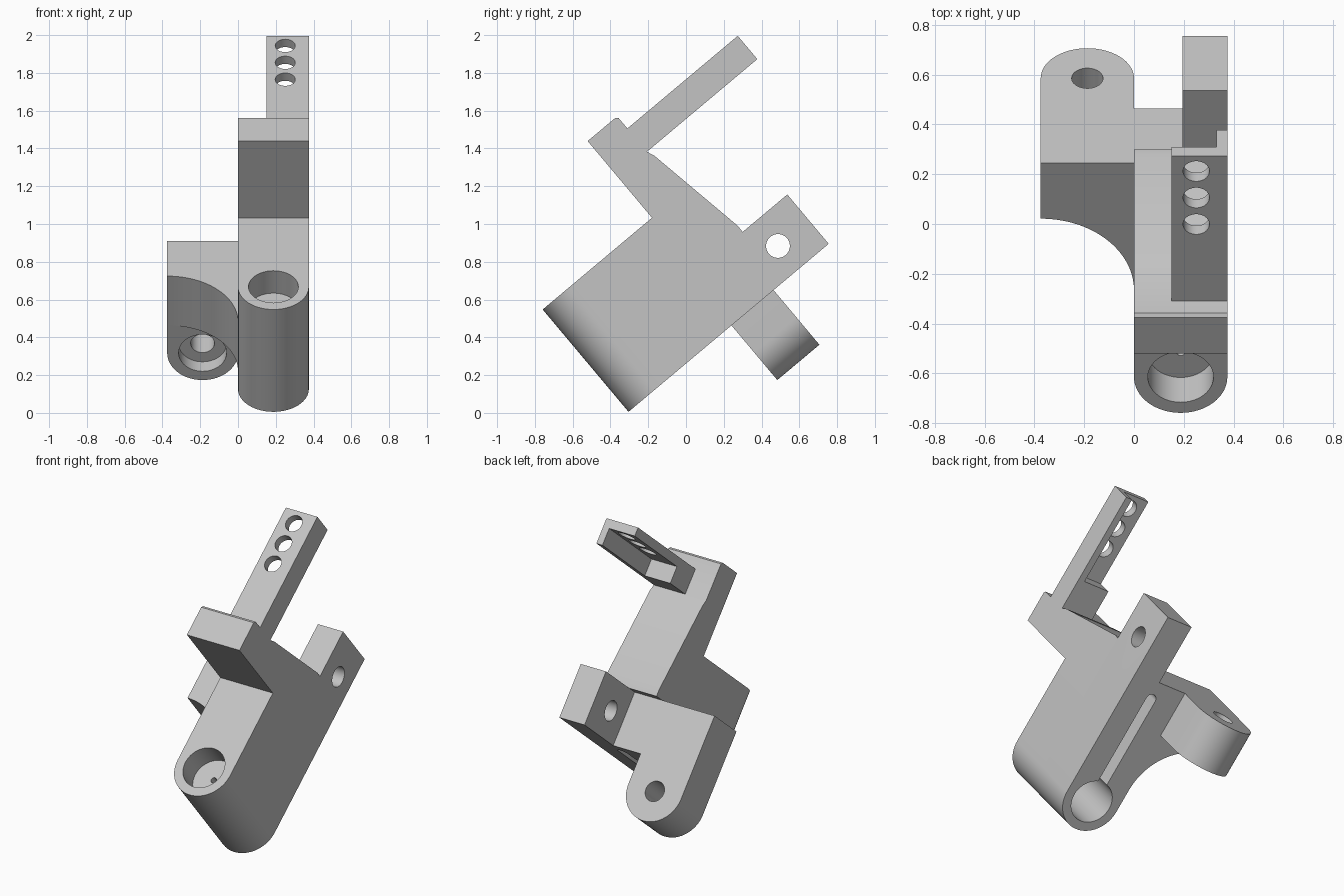
import bpy, bmesh
from math import cos, sin, pi, radians
from mathutils import Matrix, Vector

if "Cube" in bpy.data.objects:
    bpy.data.objects.remove(bpy.data.objects["Cube"])

TILT = Matrix.Rotation(radians(40), 4, 'X')   # the whole bracket leans back

grey = bpy.data.materials.new("light_grey")
grey.use_nodes = True
colour = (0.55, 0.55, 0.55, 1)
grey.diffuse_color = colour
grey.node_tree.nodes["Principled BSDF"].inputs["Base Color"].default_value = colour


def arc(cx, cy, r, start, end, n=32):
    steps = [radians(start + (end - start) * i / n) for i in range(n + 1)]
    return [(cx + r * cos(a), cy + r * sin(a)) for a in steps]


def prism(name, points, axis, low, high):
    """Extrude a 2D outline along an axis, in the bracket's own tilted frame."""
    place = {'X': lambda p, d: (d, p[0], p[1]),
             'Y': lambda p, d: (p[0], d, p[1]),
             'Z': lambda p, d: (p[0], p[1], d)}[axis]
    bm = bmesh.new()
    base = bm.faces.new([bm.verts.new(place(p, low)) for p in points])
    grown = bmesh.ops.extrude_face_region(bm, geom=[base])["geom"]
    shift = Vector(place((0, 0), high - low))
    bmesh.ops.translate(bm, vec=shift, verts=[g for g in grown if isinstance(g, bmesh.types.BMVert)])
    bmesh.ops.recalc_face_normals(bm, faces=bm.faces)
    bm.transform(TILT)
    mesh = bpy.data.meshes.new(name)
    bm.to_mesh(mesh)
    bm.free()
    mesh.materials.append(grey)
    obj = bpy.data.objects.new(name, mesh)
    bpy.context.collection.objects.link(obj)
    return obj


def rect(a, b, c, d):
    return [(a, c), (b, c), (b, d), (a, d)]


def hole(cx, cy, r, axis, low, high):
    return prism("cutter", arc(cx, cy, r, 0, 360, 48)[:-1], axis, low, high)


def cut(obj, cutters):
    for c in cutters:
        mod = obj.modifiers.new("cut", 'BOOLEAN')
        mod.operation = 'DIFFERENCE'
        mod.solver = 'EXACT'
        mod.object = c
    graph = bpy.context.evaluated_depsgraph_get()
    mesh = bpy.data.meshes.new_from_object(obj.evaluated_get(graph))
    obj.modifiers.clear()
    obj.data = mesh
    for c in cutters:
        bpy.data.objects.remove(c)


W = 0.375            # width of the body and of the side arm
R = W / 2
FRONT = -0.042       # centre of the rounded front
BOTTOM, MID, TOP = 0.2, 0.541, 0.907
nose = arc(R, FRONT, R, 180, 360)

# Lower body with rear lug and concave gusset, one outline
lower = prism("lower_body",
              nose + [(W, 1.154), (0.195, 1.154), (0.195, 0.773), (-W, 0.773)]
              + arc(-W, 0.107, W, 90, 0), 'Z', BOTTOM, MID)
slot = [(R + 0.033, FRONT)] + arc(R, 0.66, 0.033, 0, 180, 12) + [(R - 0.033, FRONT)]
cut(lower, [hole(R, FRONT, 0.132, 'Z', 0.1, 0.7),
            prism("cutter", slot, 'Z', 0.1, 0.32),
            hole(0.941, 0.364, 0.063, 'X', 0.1, 0.5)])

# Upper body with the socket, its thin floor and pin hole
upper = prism("upper_body", nose + [(W, 0.526), (0, 0.526)], 'Z', MID, TOP)
cut(upper, [hole(R, FRONT, 0.132, 'Z', 0.4, 0.7),
            hole(R, FRONT, 0.132, 'Z', 0.752, 1),
            hole(R, FRONT, 0.017, 'Z', 0.6, 0.8)])

# Upright wall with sloping back
wall = prism("upright_wall",
             [(0.526, MID), (0.526, 1.437), (0.716, 1.437), (0.73, 1.425),
              (0.731, 1.19), (0.747, 1.15), (0.847, 0.58), (0.845, MID)], 'X', 0, W)

# Top arm: ribbed underside and three holes
arm = prism("top_arm", rect(0.15, W, 0.72, 1.493), 'Z', 1.192, 1.353)
cut(arm, [prism("cutter", rect(0.1, 0.332, 0.93, 1.6), 'Z', 1.1, 1.299)]
    + [hole(0.25, y, 0.053, 'Z', 1.1, 1.5) for y in (1.412, 1.273, 1.134)])

# Hanging side tongue with a counterbored hole
tongue = prism("side_tongue", arc(-R, 0.01, R, 180, 360) + [(0, BOTTOM), (-W, BOTTOM)],
               'Y', 0.482, 0.773)
cut(tongue, [hole(-R, 0.01, 0.063, 'Y', 0.4, 0.9),
             hole(-R, 0.01, 0.127, 'Y', 0.4, 0.56)])

# Smooth curves, crisp corners
for obj in (lower, upper, wall, arm, tongue):
    bpy.ops.object.select_all(action='DESELECT')
    obj.select_set(True)
    bpy.context.view_layer.objects.active = obj
    bpy.ops.object.shade_smooth_by_angle(angle=radians(30))
